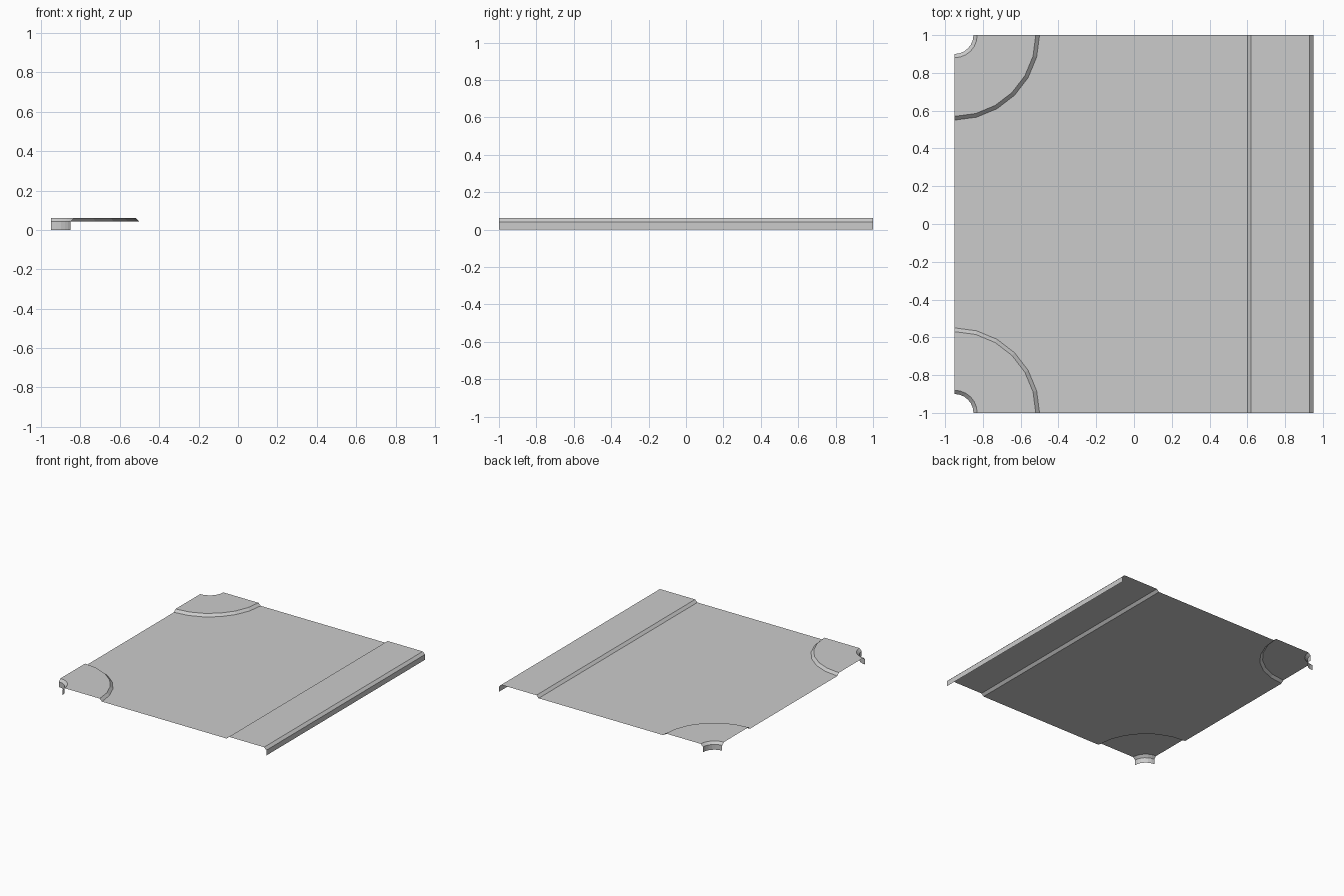
import bpy
import bmesh
import math

if "Cube" in bpy.data.objects:
    bpy.data.objects.remove(bpy.data.objects["Cube"])

X0, X1, Y = -0.95, 0.95, 1.0      # tile extents
LOW, TOP = 0.042, 0.061           # road level, pavement level
SEG = 6                           # sides per quarter arc

grey = bpy.data.materials.new("light_grey")
grey.diffuse_color = (0.6, 0.6, 0.6, 1)
grey.use_nodes = True
grey.node_tree.nodes["Principled BSDF"].inputs["Base Color"].default_value = grey.diffuse_color


def add_object(name, bm):
    bmesh.ops.remove_doubles(bm, verts=bm.verts, dist=1e-5)
    mesh = bpy.data.meshes.new(name)
    bm.to_mesh(mesh)
    bm.free()
    mesh.materials.append(grey)
    obj = bpy.data.objects.new(name, mesh)
    bpy.context.collection.objects.link(obj)
    return obj


def strip(bm, a, b):
    """Quads between two point rows of equal length."""
    for i in range(len(a) - 1):
        bm.faces.new([bm.verts.new(p) for p in (a[i], b[i], b[i + 1], a[i + 1])])


def arc(side, r, z):
    """Quarter arc around a left corner, from the left edge to the end edge."""
    pts = []
    for i in range(SEG + 1):
        t = math.radians(90 * i / SEG)
        pts.append((X0 + r * math.sin(t), side * (Y - r * math.cos(t)), z))
    return pts


# Road: flat sheet with a rounded bite at both left corners
bm = bmesh.new()
outline = arc(-1, 0.45, LOW) + [(0.60, -Y, LOW), (0.60, Y, LOW)] + arc(1, 0.45, LOW)[::-1]
bm.faces.new([bm.verts.new(p) for p in outline])
bmesh.ops.triangulate(bm, faces=bm.faces[:])
add_object("road", bm)

# Straight pavement: bevelled kerb, flat walk, bevelled edge and outer wall
bm = bmesh.new()
profile = [(0.60, LOW), (0.62, TOP), (0.93, TOP), (X1, LOW), (X1, 0)]
strip(bm, [(x, Y, z) for x, z in profile], [(x, -Y, z) for x, z in profile])
add_object("straight_pavement", bm)

# Corner pavements: the same section swept round each left corner
sweep = [(0.45, LOW), (0.43, TOP), (0.12, TOP), (0.10, LOW), (0.10, 0)]
for side, name in ((-1, "front_corner_pavement"), (1, "back_corner_pavement")):
    bm = bmesh.new()
    rows = [arc(side, r, z) for r, z in sweep]
    for a, b in zip(rows, rows[1:]):
        if side < 0:
            strip(bm, b, a)
        else:
            strip(bm, a, b)
    # make the walking surface face up
    bm.normal_update()
    if sum(f.normal.z for f in bm.faces) < 0:
        bmesh.ops.reverse_faces(bm, faces=bm.faces[:])
    add_object(name, bm)
